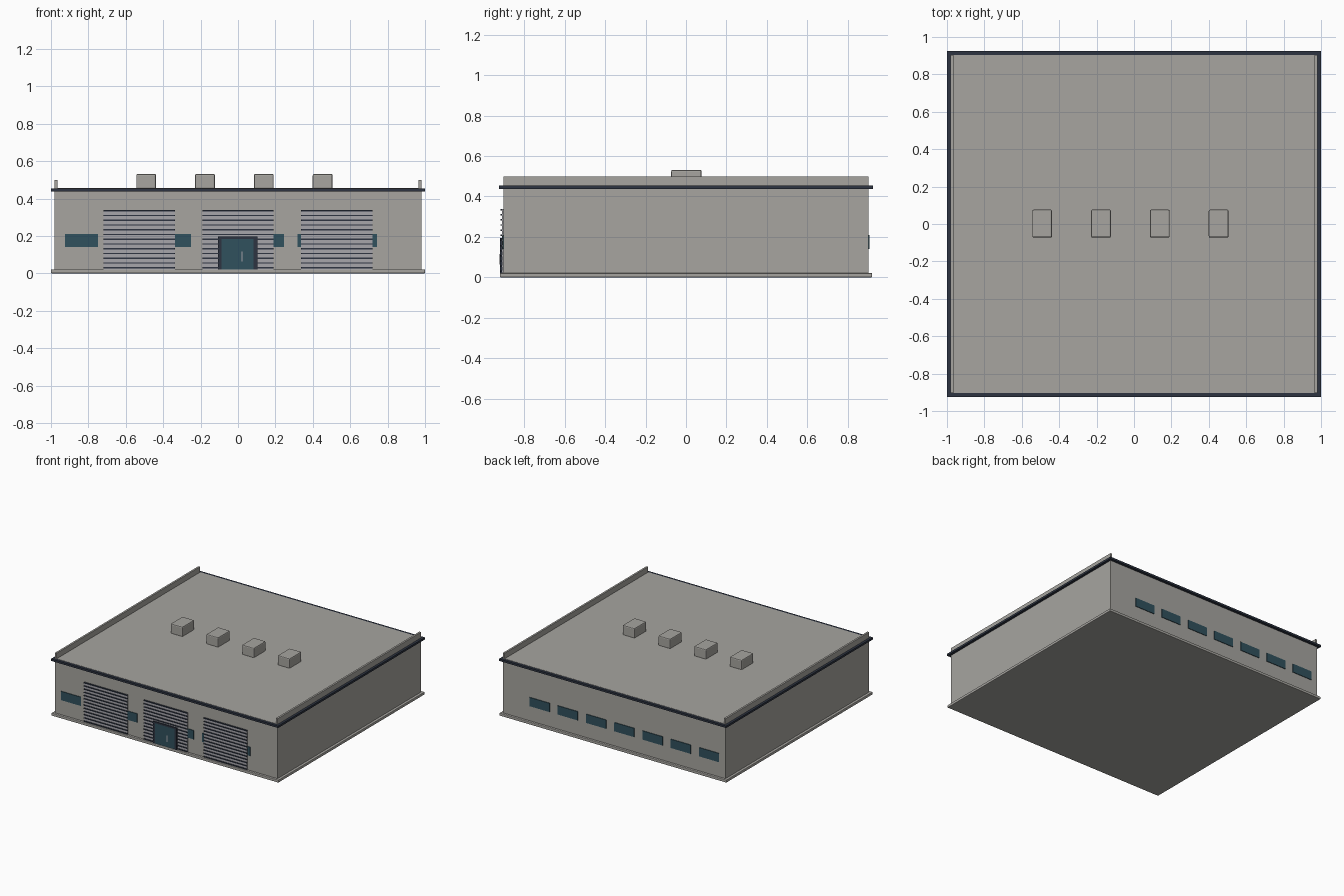
import bpy
import bmesh
from mathutils import Vector

if "Cube" in bpy.data.objects:
    bpy.data.objects.remove(bpy.data.objects["Cube"], do_unlink=True)


def material(name, rgb):
    m = bpy.data.materials.new(name)
    m.use_nodes = True
    m.diffuse_color = (*rgb, 1)
    bsdf = next(n for n in m.node_tree.nodes if n.type == 'BSDF_PRINCIPLED')
    bsdf.inputs["Base Color"].default_value = (*rgb, 1)
    return m


concrete = material("warm grey concrete", (0.385, 0.375, 0.35))
steel = material("pale shutter steel", (0.385, 0.38, 0.41))
navy = material("dark navy trim", (0.026, 0.034, 0.053))
glass = material("teal glass", (0.03, 0.082, 0.11))


def boxes(name, spans, mat, bevel=0):
    """One object made of boxes given as (x0, x1, y0, y1, z0, z1)."""
    bm = bmesh.new()
    for x0, x1, y0, y1, z0, z1 in spans:
        lo, hi = Vector((x0, y0, z0)), Vector((x1, y1, z1))
        verts = bmesh.ops.create_cube(bm, size=1)["verts"]
        bmesh.ops.scale(bm, vec=hi - lo, verts=verts)
        bmesh.ops.translate(bm, vec=(lo + hi) / 2, verts=verts)
    mesh = bpy.data.meshes.new(name)
    bm.to_mesh(mesh)
    bm.free()
    mesh.materials.append(mat)
    ob = bpy.data.objects.new(name, mesh)
    bpy.context.collection.objects.link(ob)
    if bevel:
        mod = ob.modifiers.new("soft edge", 'BEVEL')
        mod.width, mod.segments = bevel, 2
    return ob


# Building shell
WALL_X, WALL_Y, ROOF = 0.98, 0.903, 0.456
boxes("plinth", [(-1, 1, -0.92, 0.92, 0, 0.022)], concrete, 0.005)
boxes("walls_and_roof", [(-WALL_X, WALL_X, -WALL_Y, WALL_Y, 0.01, ROOF)], concrete)
boxes("roof_trim", [(-1, 1, -0.924, 0.924, 0.438, 0.454)], navy)
for side, name in ((-1, "right_parapet"), (1, "left_parapet")):
    x = side * 0.973
    boxes(name, [(x - 0.008, x + 0.008, -0.903, 0.903, 0.45, 0.5)], concrete, 0.002)

# Roof ventilation units
for i in range(4):
    x = -0.491 + i * 0.3145
    boxes(f"roof_unit_{i + 1}", [(x - 0.053, x + 0.053, -0.073, 0.077, 0.45, 0.532)],
          concrete, 0.008)

# Window strips on front and back, hidden partly by the shutters
starts = [-0.925 + i * 0.2487 for i in range(7)]
for name, y in (("front_windows", -WALL_Y), ("back_windows", WALL_Y)):
    boxes(name, [(x, x + 0.176, y - 0.005, y + 0.005, 0.14, 0.21) for x in starts], glass)

# Roller shutters with thin dark ribs standing proud of a pale panel
PITCH = 0.0254
for name, x in (("right", -0.527), ("middle", 0), ("left", 0.527)):
    x0, x1 = x - 0.191, x + 0.191
    boxes(name + "_shutter_panel", [(x0, x1, -0.91, -0.9, 0.022, 0.338)], steel)
    ribs = [(x0, x1, -0.916, -0.905, 0.027 + i * PITCH, 0.034 + i * PITCH)
            for i in range(13)]
    boxes(name + "_shutter_ribs", ribs, navy)

# Entrance door with frame and handle
boxes("door_frame", [(-0.107, -0.088, -0.919, -0.9, 0.02, 0.196),
                     (0.084, 0.103, -0.919, -0.9, 0.02, 0.196),
                     (-0.107, 0.103, -0.919, -0.9, 0.183, 0.196)], navy)
boxes("door_panel", [(-0.09, 0.086, -0.918, -0.9, 0.022, 0.185)], glass)
boxes("door_handle", [(0.018, 0.024, -0.923, -0.915, 0.064, 0.116)], steel)
